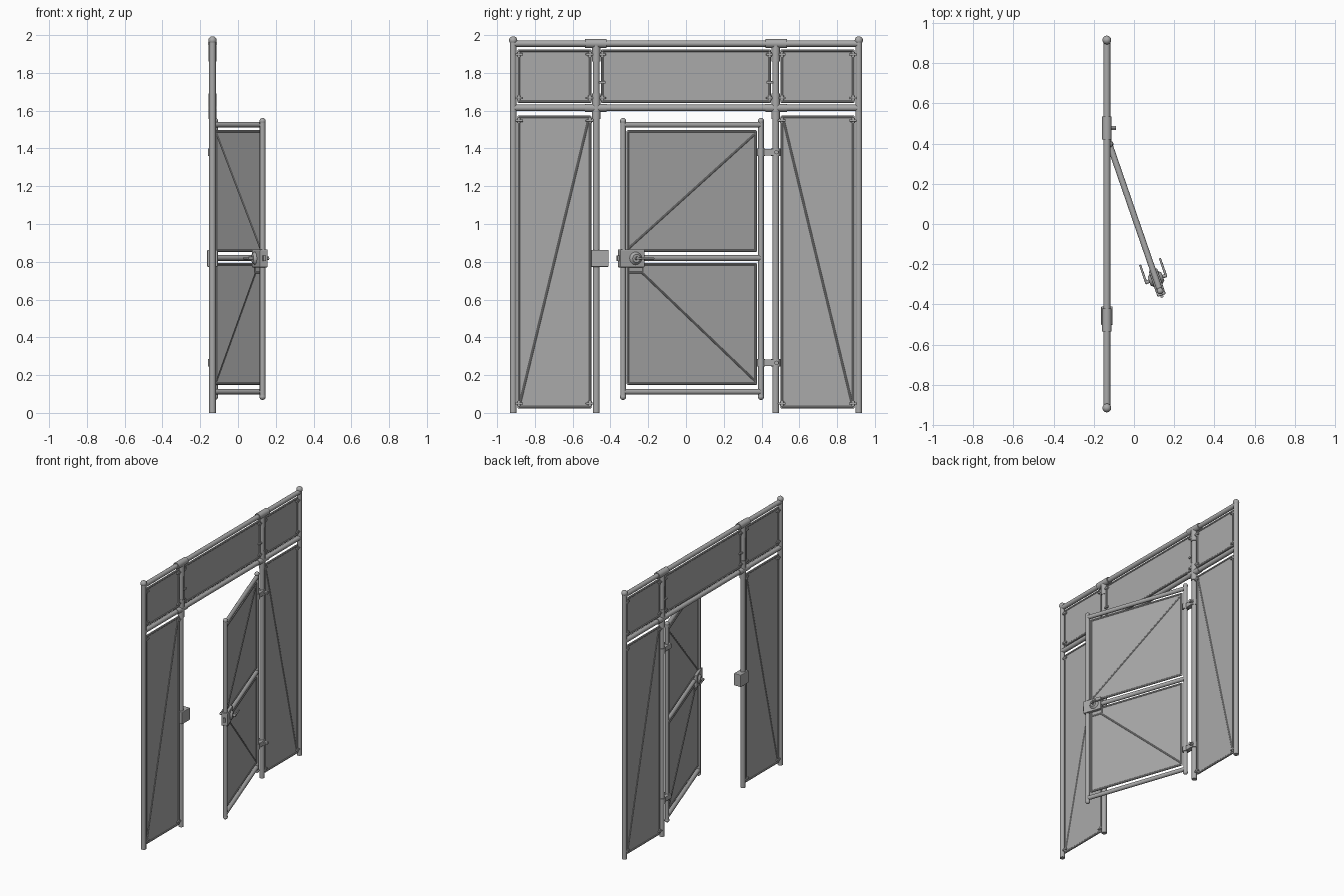
import bpy
from mathutils import Vector, Matrix

cube = bpy.data.objects.get("Cube")
if cube:
    bpy.data.objects.remove(cube, do_unlink=True)


def material(name, value):
    mat = bpy.data.materials.new(name)
    mat.use_nodes = True
    colour = (value, value, value, 1)
    mat.diffuse_color = colour
    mat.node_tree.nodes["Principled BSDF"].inputs["Base Color"].default_value = colour
    return mat


STEEL = material("galvanised grey", 0.4)

# Frames of reference: u runs along the panel plane, n is its normal
FENCE = Matrix.Translation((-0.135, 0, 0))
hinge, free = Vector((-0.122, 0.397, 0)), Vector((0.13, -0.333, 0))
WIDTH = (free - hinge).length
along = (free - hinge).normalized()
normal = Vector((-along.y, along.x, 0))
DOOR = Matrix((normal, along, (0, 0, 1))).transposed().to_4x4()
DOOR.translation = hinge


def finish(name, frame, smooth):
    obj = bpy.context.object
    obj.name = name
    obj.matrix_world = frame @ obj.matrix_basis
    obj.data.materials.append(STEEL)
    if smooth:
        bpy.ops.object.shade_smooth_by_angle()
    return obj


def tube(name, a, b, r, frame=FENCE, r2=None, sides=16):
    a, b = Vector(a), Vector(b)
    d = b - a
    bpy.ops.mesh.primitive_cone_add(vertices=sides, radius1=r, radius2=r if r2 is None else r2,
                                    depth=d.length)
    obj = bpy.context.object
    obj.matrix_basis = Matrix.Translation((a + b) / 2) @ d.to_track_quat("Z", "Y").to_matrix().to_4x4()
    return finish(name, frame, True)


def box(name, centre, size, frame=FENCE, bevel=0):
    bpy.ops.mesh.primitive_cube_add(size=1)
    obj = bpy.context.object
    obj.data.transform(Matrix.Diagonal((*size, 1)))
    obj.matrix_basis = Matrix.Translation(centre)
    if bevel:
        mod = obj.modifiers.new("Bevel", "BEVEL")
        mod.width, mod.segments = bevel, 2
    return finish(name, frame, False)


def sphere(name, centre, r, frame=FENCE):
    bpy.ops.mesh.primitive_uv_sphere_add(segments=16, ring_count=8, radius=r, location=centre)
    return finish(name, frame, True)


def infill(name, y0, y1, z0, z1, frame=FENCE, brace=None, clamps=None):
    """Sheet with a thin tube border, an optional brace and corner clamps."""
    box(name + "_sheet", (0, (y0 + y1) / 2, (z0 + z1) / 2), (0.004, abs(y1 - y0), z1 - z0), frame)
    corners = [(0, y0, z0), (0, y1, z0), (0, y1, z1), (0, y0, z1)]
    for a, b in zip(corners, corners[1:] + corners[:1]):
        tube(name + "_border", a, b, 0.007, frame, sides=10)
    for c in corners:
        sphere(name + "_corner", c, 0.007, frame)
    if brace:
        tube(name + "_brace", (0, *brace[0]), (0, *brace[1]), 0.006, frame, sides=10)
    if clamps:
        for z in (z0 + 0.02, z1 - 0.02):
            for y, s in ((y0, 1), (y1, -1)):
                box(name + "_clamp", (0, y - s * 0.002, z), (0.024, 0.042, 0.012), frame, 0.003)
                tube(name + "_clamp_sleeve", (0, y, z - 0.013), (0, y, z + 0.013), 0.01, frame)


# Fixed fence: posts, fittings and side panels on both sides of the opening
for s, side in ((1, "back"), (-1, "front")):
    tube(side + "_outer_post", (0, s * 0.915, 0), (0, s * 0.915, 1.965), 0.018)
    sphere(side + "_post_cap", (0, s * 0.915, 1.972), 0.022)
    tube(side + "_inner_post", (0, s * 0.475, 0), (0, s * 0.475, 1.955), 0.018)
    for z, r in ((1.955, 0.024), (1.615, 0.021)):
        tube(side + "_tee_sleeve", (0, s * 0.42, z), (0, s * 0.535, z), r)
    tube(side + "_top_tee_stem", (0, s * 0.475, 1.86), (0, s * 0.475, 1.955), 0.022)
    tube(side + "_cross_stem", (0, s * 0.475, 1.555), (0, s * 0.475, 1.69), 0.022)
    infill(side + "_lower_panel", s * 0.508, s * 0.885, 0.03, 1.567,
           brace=((s * 0.515, 1.555), (s * 0.88, 0.045)), clamps=True)
    infill(side + "_upper_panel", s * 0.508, s * 0.885, 1.647, 1.918, clamps=True)

for z, label in ((1.955, "top_rail"), (1.615, "header_rail")):
    tube(label, (0, -0.915, z), (0, 0.915, z), 0.017)
infill("transom_panel", -0.443, 0.443, 1.647, 1.918, clamps=True)
for y in (-0.443, 0.443):
    box("transom_middle_clamp", (0, y, 1.75), (0.024, 0.035, 0.012), bevel=0.003)

# Strike box on the front inner post
box("strike_box", (0, -0.456, 0.818), (0.056, 0.093, 0.09), bevel=0.004)

# Swinging door leaf
for u, label in ((0, "hinge_stile"), (WIDTH, "latch_stile")):
    tube(label, (0, u, 0.085), (0, u, 1.545), 0.015, DOOR)
    for z in (0.085, 1.545):
        sphere(label + "_cap", (0, u, z), 0.0165, DOOR)
for z, label in ((0.112, "bottom_rail"), (0.82, "middle_rail"), (1.525, "head_rail")):
    tube("door_" + label, (0, 0, z), (0, WIDTH, z), 0.015, DOOR)
near, far = 0.03, WIDTH - 0.027
infill("door_upper_panel", near, far, 0.858, 1.49, DOOR,
       brace=((near, 1.48), (far, 0.868)))
infill("door_lower_panel", near, far, 0.155, 0.787, DOOR,
       brace=((near, 0.165), (far - 0.075, 0.745)))
tube("latch_notch_border", (0, far, 0.742), (0, far - 0.085, 0.742), 0.006, DOOR, sides=10)
tube("latch_notch_side", (0, far - 0.085, 0.742), (0, far - 0.085, 0.787), 0.006, DOOR, sides=10)

# Hinges joining the leaf to the back inner post
for z in (0.265, 1.38):
    box("hinge_strap", (0.005, 0.433, z), (0.036, 0.11, 0.036), bevel=0.004)
    tube("hinge_post_clamp", (0, 0.475, z - 0.02), (0, 0.475, z + 0.02), 0.024)
    tube("hinge_leaf_clamp", (0, 0, z - 0.02), (0, 0, z + 0.02), 0.02, DOOR)
    tube("hinge_bolt", (0.01, 0.478, z), (0.046, 0.478, z), 0.012, sides=6)

# Latch with a knob and lever on each face
box("latch_box", (0, WIDTH - 0.045, 0.818), (0.044, 0.137, 0.095), DOOR, 0.005)
box("latch_bolt", (0, WIDTH + 0.026, 0.818), (0.015, 0.016, 0.03), DOOR)
pivot = WIDTH - 0.063
for s, side in ((1, "outer"), (-1, "inner")):
    tube(side + "_handle_rose", (s * 0.02, pivot, 0.818), (s * 0.036, pivot, 0.818), 0.036, DOOR, 0.022)
    tube(side + "_handle_neck", (s * 0.03, pivot, 0.818), (s * 0.056, pivot, 0.818), 0.009, DOOR)
    tube(side + "_handle_lever", (s * 0.052, pivot + 0.005, 0.818), (s * 0.052, pivot - 0.092, 0.818),
         0.006, DOOR, 0.005)
